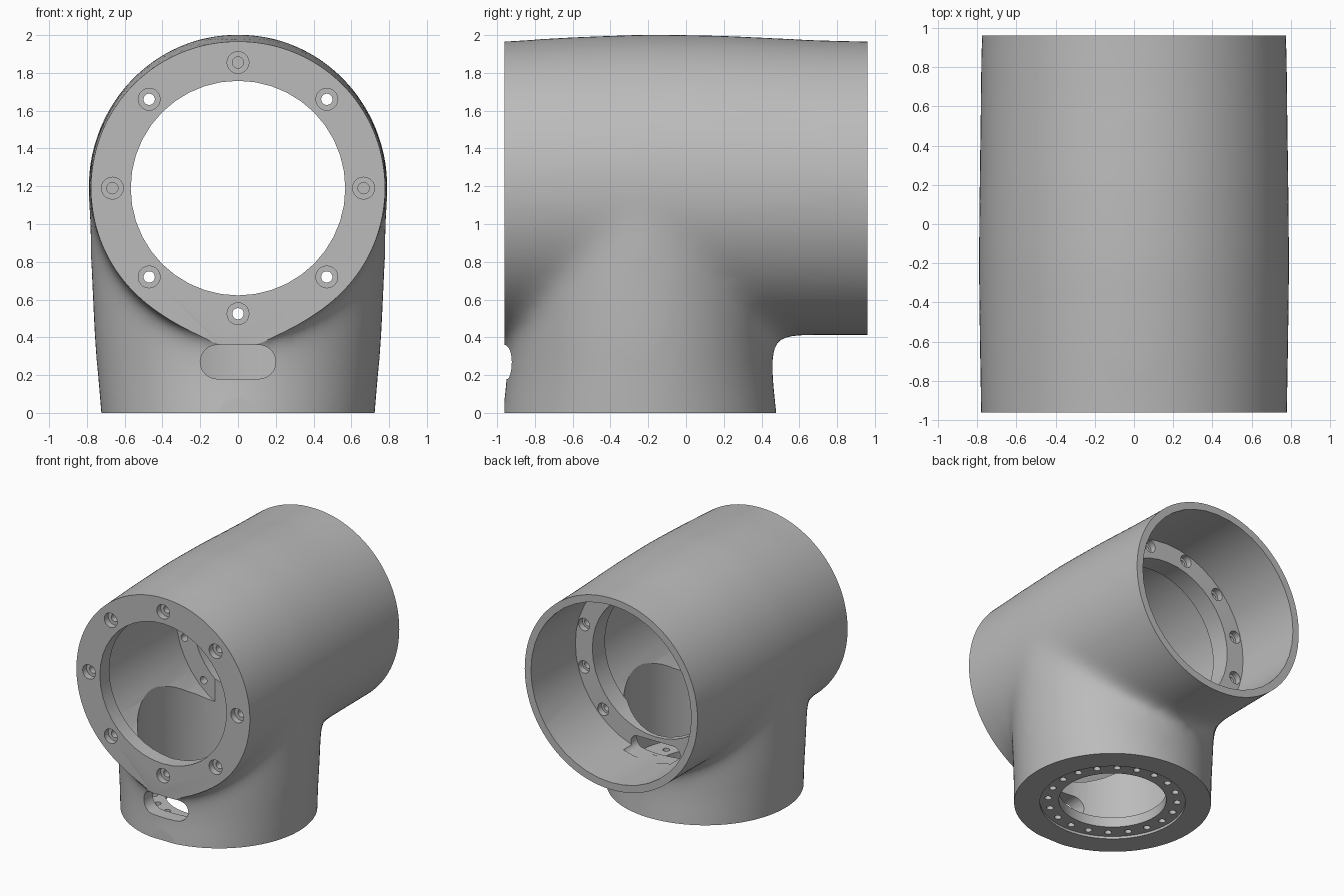
import bpy, bmesh
from math import cos, sin, pi, radians

cube = bpy.data.objects.get("Cube")
if cube:
    bpy.data.objects.remove(cube)

AXIS_Z = 1.19      # height of the horizontal tube axis
NECK_Y = -0.245    # centre of the vertical neck
END = 0.96         # half length of the horizontal tube
SHRINK = 0.007     # allowance for the blend smoothing

grey = bpy.data.materials.new("housing grey")
grey.use_nodes = True
COLOUR = (0.5, 0.5, 0.5, 1)
grey.diffuse_color = COLOUR
grey.node_tree.nodes["Principled BSDF"].inputs["Base Color"].default_value = COLOUR


def make(name, bm):
    bmesh.ops.recalc_face_normals(bm, faces=bm.faces)
    mesh = bpy.data.meshes.new(name)
    bm.to_mesh(mesh)
    bm.free()
    obj = bpy.data.objects.new(name, mesh)
    bpy.context.collection.objects.link(obj)
    mesh.materials.append(grey)
    return obj


def loft(bm, rings):
    """Skin closed rings of points and cap both ends."""
    loops = [[bm.verts.new(p) for p in ring] for ring in rings]
    n = len(loops[0])
    for a, b in zip(loops, loops[1:]):
        for i in range(n):
            j = (i + 1) % n
            bm.faces.new((a[i], a[j], b[j], b[i]))
    bm.faces.new(loops[0])
    bm.faces.new(loops[-1])


def turn(n, start=0.0):
    return [start + 2 * pi * i / n for i in range(n)]


def disc(u, v, r, n=40):
    return [(u + r * cos(t), v + r * sin(t)) for t in turn(n)]


def slot(u, v, half, r, n=12):
    """Outline of a horizontal slot with round ends."""
    pts = []
    for side, start in ((1, -pi / 2), (-1, pi / 2)):
        for i in range(n + 1):
            t = start + pi * i / n
            pts.append((u + side * (half - r) + r * cos(t), v + r * sin(t)))
    return pts


def prisms(name, axis, outlines, a, b):
    """Extrude outlines along y or z between a and b."""
    bm = bmesh.new()
    for line in outlines:
        if axis == "y":
            loft(bm, [[(u, d, v) for u, v in line] for d in (a, b)])
        else:
            loft(bm, [[(u, v, d) for u, v in line] for d in (a, b)])
    return make(name, bm)


cutters = []


def boolean(target, tool, operation="DIFFERENCE"):
    mod = target.modifiers.new(tool.name, "BOOLEAN")
    mod.operation = operation
    mod.solver = "MANIFOLD"
    mod.object = tool
    tool.hide_render = True
    cutters.append(tool)


def cut(target, *args):
    boolean(target, prisms(*args))


# Horizontal tube, slightly swollen in the middle and towards the top
bm = bmesh.new()
tube = [(-1.3, .765, .76), (-END, .775, .772), (-.6, .782, .795), (-.2, .787, .81),
        (.2, .783, .803), (.65, .776, .78), (END, .772, .772), (1.3, .772, .77)]
loft(bm, [[((rx + SHRINK) * cos(t), y,
            AXIS_Z + ((top if sin(t) > 0 else .774) + SHRINK) * sin(t)) for t in turn(96)]
          for y, rx, top in tube])
housing = make("joint_housing", bm)

# Vertical neck, widening sideways as it rises into the tube
bm = bmesh.new()
neck = [(-.35, .69, .745), (0, .72, .72), (.2, .738, .698), (.4, .755, .695),
        (.8, .774, .70), (AXIS_Z, .778, .70)]
loft(bm, [[((rx + SHRINK) * cos(t), NECK_Y + (ry + SHRINK) * sin(t), z) for t in turn(96)]
          for z, rx, ry in neck])
boolean(housing, make("neck", bm), "UNION")

# Blend the two tubes together
remesh = housing.modifiers.new("blend_mesh", "REMESH")
remesh.mode = "VOXEL"
remesh.voxel_size = 0.03
smooth = housing.modifiers.new("blend_smooth", "SMOOTH")
smooth.factor = 0.5
smooth.iterations = 50

# Trim the ends flat
block = [(-2, -END), (2, -END), (2, END), (-2, END)]
boolean(housing, prisms("trim_block", "z", [block], 0, 3), "INTERSECT")

# Horizontal bore: front opening, main chamber, inner flange, rear socket
for name, r, a, b in (("through_bore", .568, -1.2, 1.2),
                      ("main_chamber", .72, -.84, .23),
                      ("rear_socket", .72, .39, 1.2)):
    cut(housing, name, "y", [disc(0, AXIS_Z, r)], a, b)

# Vertical bore, base opening and shallow base recess
for name, r, a, b in (("neck_bore", .6, .1, 1.1),
                      ("base_opening", .395, -.2, .3),
                      ("base_recess", .535, -.2, .02)):
    cut(housing, name, "z", [disc(0, NECK_Y, r, 64)], a, b)


def bolts(angles, radius, v, r):
    return [disc(radius * cos(t), v + radius * sin(t), r, 20) for t in angles]


# Bolt holes in the front face, counterbored
front = turn(8)
cut(housing, "front_bolt_holes", "y", bolts(front, .665, AXIS_Z, .03), -1.2, -.7)
cut(housing, "front_counterbores", "y", bolts(front, .665, AXIS_Z, .058), -1.2, -.91)

# Bolt holes in the inner flange; the lowest pair is replaced by a slot
inner = [radians(a) for a in range(15, 360, 30) if a not in (255, 285)]
cut(housing, "flange_bolt_holes", "y", bolts(inner, .665, AXIS_Z, .03), .1, .5)
cut(housing, "flange_counterbores", "y", bolts(inner, .665, AXIS_Z, .05), .34, .5)
cut(housing, "flange_slot", "y", [slot(0, .53, .22, .058)], .1, .5)

# Ring of small holes in the base and the cable slot at the front
cut(housing, "base_bolt_holes", "z", bolts(turn(20), .475, NECK_Y, .026), -.2, .2)
cut(housing, "cable_slot", "y", [slot(0, .27, .2, .09)], -1.2, -.6)

# Bake the modifiers and drop the cutters
graph = bpy.context.evaluated_depsgraph_get()
baked = bpy.data.meshes.new_from_object(housing.evaluated_get(graph))
housing.modifiers.clear()
housing.data = baked
for tool in cutters:
    bpy.data.objects.remove(tool)

# The base recess outline is offset in y, so holes follow the neck centre
bpy.ops.object.select_all(action="DESELECT")
bpy.context.view_layer.objects.active = housing
housing.select_set(True)
baked.materials.clear()
baked.materials.append(grey)
baked.polygons.foreach_set("material_index", [0] * len(baked.polygons))
bpy.ops.object.shade_smooth_by_angle(angle=radians(30))
